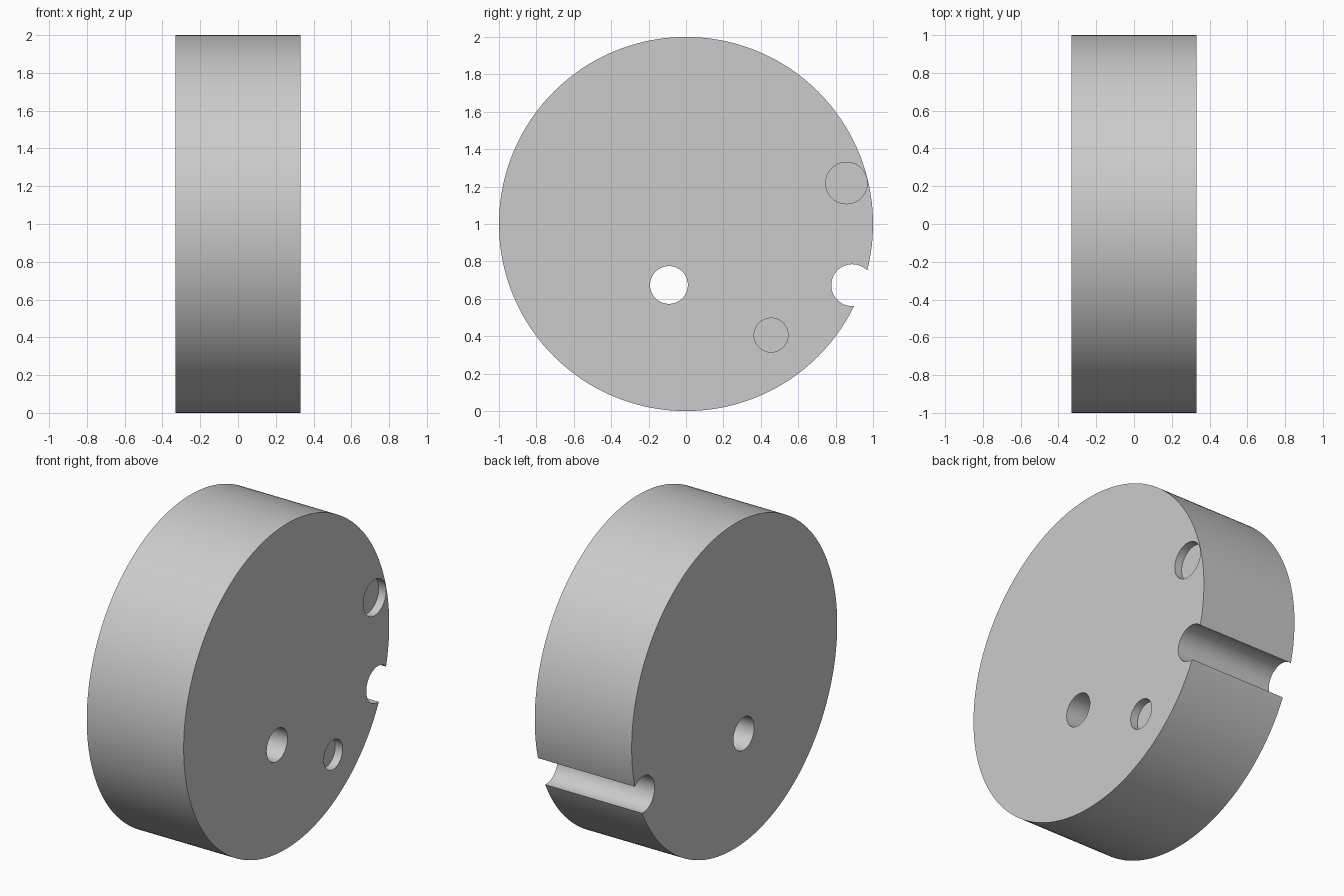
import bpy
from math import pi, radians

if "Cube" in bpy.data.objects:
    bpy.data.objects.remove(bpy.data.objects["Cube"])

HALF = 0.33      # half thickness of the disc
POCKET = 0.05    # depth of the shallow pockets


def x_cylinder(name, radius, y, z, x0, x1, sides):
    """Cylinder lying along x between x0 and x1."""
    bpy.ops.mesh.primitive_cylinder_add(
        vertices=sides, radius=radius, depth=x1 - x0,
        location=((x0 + x1) / 2, y, z), rotation=(0, pi / 2, 0))
    obj = bpy.context.object
    obj.name = name
    bpy.ops.object.transform_apply(location=True, rotation=True, scale=True)
    return obj


def cut(body, cutter):
    """Subtract the cutter from the body and remove it."""
    cutter.hide_render = True
    mod = body.modifiers.new("cut", 'BOOLEAN')
    mod.operation = 'DIFFERENCE'
    mod.solver = 'EXACT'
    mod.object = cutter
    bpy.context.view_layer.objects.active = body
    bpy.ops.object.modifier_apply(modifier=mod.name)
    bpy.data.objects.remove(cutter, do_unlink=True)


# Main disc
disc = x_cylinder("disc", 1.0, 0, 1, -HALF, HALF, 256)

# Through hole, rim notch, and two shallow pockets on the right face
cuts = [
    ("through_hole", 0.101, -0.091, 0.674, -HALF - 0.1),
    ("rim_notch", 0.112, 0.889, 0.673, -HALF - 0.1),
    ("upper_pocket", 0.111, 0.858, 1.219, HALF - POCKET),
    ("lower_pocket", 0.091, 0.455, 0.406, HALF - POCKET),
]
for name, radius, y, z, x0 in cuts:
    cut(disc, x_cylinder(name + "_cutter", radius, y, z, x0, HALF + 0.1, 64))

# Smooth walls, crisp rims
bpy.ops.object.select_all(action='DESELECT')
disc.select_set(True)
bpy.context.view_layer.objects.active = disc
bpy.ops.object.shade_smooth_by_angle(angle=radians(30))
